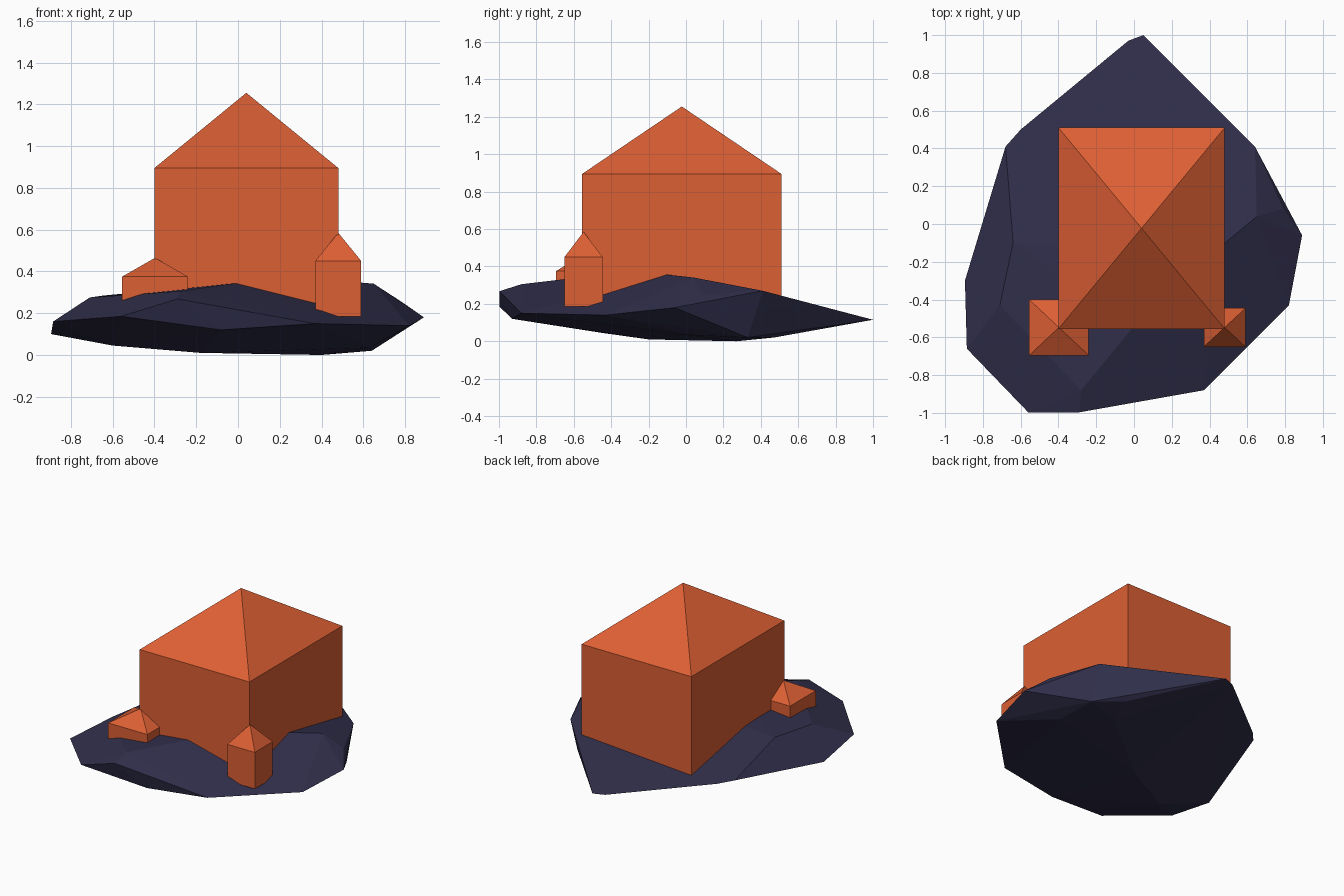
import bpy, bmesh, math

if "Cube" in bpy.data.objects:
    bpy.data.objects.remove(bpy.data.objects["Cube"])


def material(name, rgb):
    m = bpy.data.materials.new(name)
    m.diffuse_color = (*rgb, 1)
    m.use_nodes = True
    m.node_tree.nodes["Principled BSDF"].inputs["Base Color"].default_value = m.diffuse_color
    return m


ORANGE = material("burnt orange", (0.72, 0.115, 0.034))
NAVY = material("dark navy", (0.030, 0.028, 0.070))


def finish(name, bm, mat):
    bmesh.ops.recalc_face_normals(bm, faces=bm.faces)
    mesh = bpy.data.meshes.new(name)
    bm.to_mesh(mesh)
    bm.free()
    mesh.materials.append(mat)
    obj = bpy.data.objects.new(name, mesh)
    bpy.context.collection.objects.link(obj)
    return obj


def hut(name, x0, x1, y0, y1, base, eave, peak):
    """Box body whose top is poked up into a pyramid roof."""
    bm = bmesh.new()
    bmesh.ops.create_cube(bm, size=1)
    for v in bm.verts:
        v.co = (x1 if v.co.x > 0 else x0, y1 if v.co.y > 0 else y0,
                eave if v.co.z > 0 else base)
    bm.normal_update()
    top = [f for f in bm.faces if f.normal.z > 0.9]
    tip = bmesh.ops.poke(bm, faces=top)["verts"][0]
    tip.co.z = peak
    return finish(name, bm, ORANGE)


# faceted rock: hull of its rim, crown and underside corners
rim = [(0.05, 1.0, 0.115), (-0.03, 0.97, 0.115), (-0.60, 0.50, 0.168),
       (-0.68, 0.41, 0.18), (-0.895, -0.30, 0.10), (-0.885, -0.66, 0.16),
       (-0.56, -0.997, 0.185), (-0.29, -0.997, 0.268), (-0.08, -0.93, 0.12),
       (0.37, -0.88, 0.15), (0.82, -0.43, 0.14), (0.89, -0.06, 0.18),
       (0.79, 0.08, 0.25), (0.64, 0.41, 0.27)]
crown = [(0.65, 0.04, 0.341), (0.47, -0.11, 0.357), (0.0, -0.54, 0.345),
         (-0.28, -0.88, 0.305), (-0.71, -0.43, 0.275), (-0.64, -0.10, 0.285)]
underside = [(-0.60, -0.45, 0.045), (-0.18, -0.20, 0.01), (0.40, 0.27, 0.0),
             (0.64, 0.33, 0.02), (0.47, 0.47, 0.02), (0.63, 0.0, 0.035)]
bm = bmesh.new()
for p in rim + crown + underside:
    bm.verts.new(p)
bmesh.ops.convex_hull(bm, input=bm.verts)
loose = [v for v in bm.verts if not v.link_faces]
bmesh.ops.delete(bm, geom=loose, context="VERTS")
bmesh.ops.dissolve_limit(bm, angle_limit=math.radians(1.5),
                         verts=bm.verts, edges=bm.edges)
finish("rock_base", bm, NAVY)

# main house and two small corner towers
hut("main_house", -0.40, 0.48, -0.555, 0.51, 0.15, 0.895, 1.255)
hut("left_corner_tower", -0.555, -0.24, -0.695, -0.40, 0.20, 0.375, 0.465)
hut("right_corner_tower", 0.37, 0.59, -0.65, -0.445, 0.185, 0.45, 0.585)
